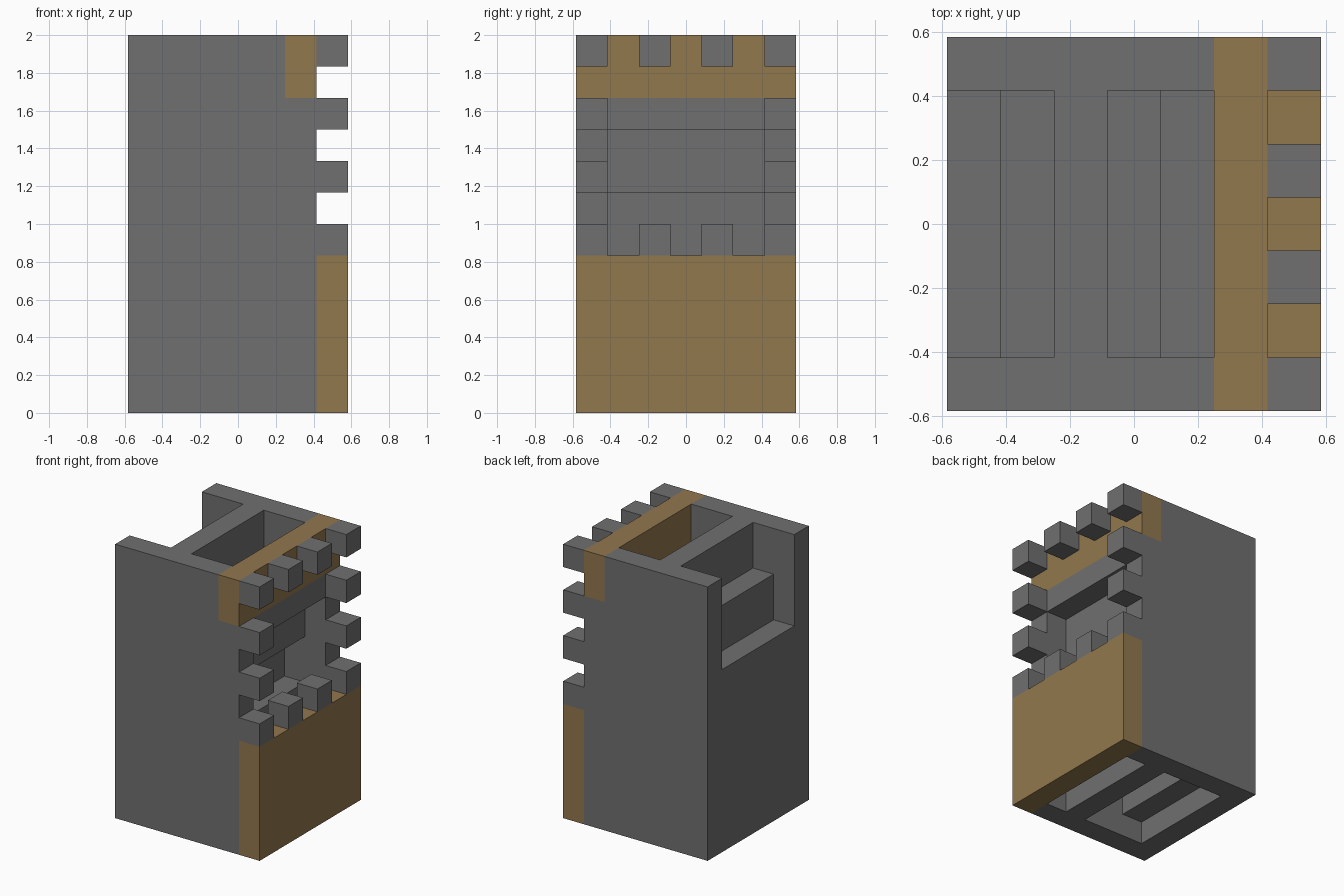
import bpy
import bmesh

U = 1 / 6  # grid step: the body is 7 x 7 x 12 steps

if "Cube" in bpy.data.objects:
    bpy.data.objects.remove(bpy.data.objects["Cube"], do_unlink=True)


def material(name, rgb):
    mat = bpy.data.materials.new(name)
    mat.use_nodes = True
    mat.diffuse_color = (*rgb, 1)
    mat.node_tree.nodes["Principled BSDF"].inputs["Base Color"].default_value = (*rgb, 1)
    return mat


grey = material("stone_grey", (0.16, 0.16, 0.16))
brown = material("wood_brown", (0.287, 0.188, 0.076))


def extrude(name, profile, y0, y1, mat):
    """Extrude an x-z profile, given in grid steps, from y0 to y1."""
    bm = bmesh.new()
    verts = [bm.verts.new(((x - 3.5) * U, (y0 - 3.5) * U, z * U)) for x, z in profile]
    face = bm.faces.new(verts)
    moved = bmesh.ops.extrude_face_region(bm, geom=[face])["geom"]
    bmesh.ops.translate(bm, vec=(0, (y1 - y0) * U, 0),
                        verts=[v for v in moved if isinstance(v, bmesh.types.BMVert)])
    bmesh.ops.recalc_face_normals(bm, faces=bm.faces)
    mesh = bpy.data.meshes.new(name)
    bm.to_mesh(mesh)
    bm.free()
    mesh.materials.append(mat)
    obj = bpy.data.objects.new(name, mesh)
    bpy.context.collection.objects.link(obj)
    return obj


def box(name, x0, x1, y0, y1, z0, z1, mat):
    return extrude(name, [(x0, z0), (x1, z0), (x1, z1), (x0, z1)], y0, y1, mat)


# Side walls with square teeth on the +x edge, notched for the beam
wall = [(0, 0), (6, 0)]
for z in (5, 7, 9):
    wall += [(6, z), (7, z), (7, z + 1), (6, z + 1)]
wall += [(5, 10), (5, 12), (0, 12)]
extrude("front_wall", wall, 0, 1, grey)
extrude("back_wall", wall, 6, 7, grey)

# Thick stepped core between the walls
core = [(0, 0), (1, 0), (1, 1), (2, 1), (2, 3), (3, 3), (3, 12),
        (2, 12), (2, 10), (1, 10), (1, 8), (0, 8)]
extrude("stepped_core", core, 1, 6, grey)

# Thin continuation of the steps up to the beam
for i, (x, z0, z1) in enumerate([(3, 5, 7), (4, 7, 9), (5, 9, 10)]):
    box(f"inner_step_{i + 1}", x, x + 1, 1, 6, z0, z1, grey)

# Lower rib between the slots in the base
box("lower_rib", 4, 5, 1, 6, 0, 5, grey)

# Brown panel and brown upper beam
box("side_panel", 6, 7, 0, 7, 0, 5, brown)
box("upper_beam", 5, 6, 0, 7, 10, 12, brown)

# Teeth along the beam and along the top of the panel
for y in (0, 2, 4, 6):
    box(f"beam_tooth_{y}", 6, 7, y, y + 1, 11, 12, grey)
for y in (2, 4):
    box(f"panel_tooth_{y}", 6, 7, y, y + 1, 5, 6, grey)
